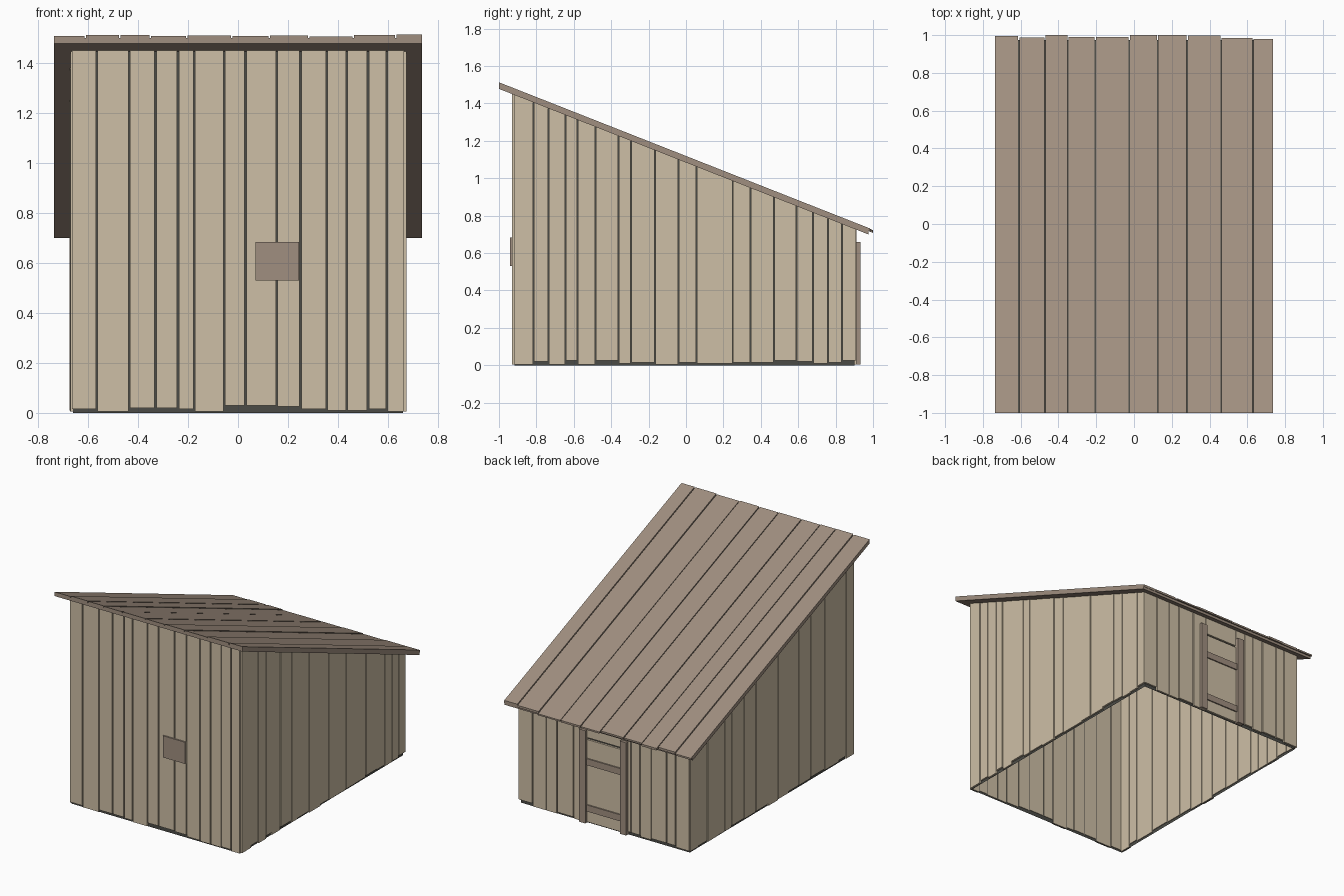
import bpy, bmesh, random

random.seed(4)
if "Cube" in bpy.data.objects:
    bpy.data.objects.remove(bpy.data.objects["Cube"], do_unlink=True)


def material(name, rgb):
    col = [((c / 255 + 0.055) / 1.055) ** 2.4 for c in rgb] + [1]
    m = bpy.data.materials.new(name)
    m.use_nodes = True
    m.diffuse_color = col
    bsdf = next(n for n in m.node_tree.nodes if n.type == 'BSDF_PRINCIPLED')
    bsdf.inputs["Base Color"].default_value = col
    return m


PALE = material("pale wood", (206, 191, 166))
BROWN = material("weathered brown wood", (160, 143, 128))
DARK = material("dark lining", (75, 75, 70))


def under(y):
    """Height of the roof underside at depth y."""
    return 1.084 - 0.394 * y


def block(bm, x, y, low, high):
    """Box over x and y ranges; low and high are heights or functions of y."""
    def level(h, b):
        return h(b) if callable(h) else h
    ring = [(x[0], y[0]), (x[1], y[0]), (x[1], y[1]), (x[0], y[1])]
    lo = [bm.verts.new((a, b, level(low, b))) for a, b in ring]
    hi = [bm.verts.new((a, b, level(high, b))) for a, b in ring]
    bm.faces.new(lo[::-1])
    bm.faces.new(hi)
    for i in range(4):
        j = (i + 1) % 4
        bm.faces.new((lo[i], lo[j], hi[j], hi[i]))


def finish(bm, name, mat):
    me = bpy.data.meshes.new(name)
    bm.to_mesh(me)
    bm.free()
    me.materials.append(mat)
    ob = bpy.data.objects.new(name, me)
    bpy.context.collection.objects.link(ob)
    return ob


def part(name, mat, *args):
    bm = bmesh.new()
    block(bm, *args)
    return finish(bm, name, mat)


def pairs(edges, gap):
    """Plank ranges between neighbouring edges, leaving gaps."""
    return [(a + gap / 2, b - gap / 2) for a, b in zip(edges, edges[1:])]


# Dark lining inside the planks, open at the bottom
bm = bmesh.new()
block(bm, (-0.66, 0.66), (-0.918, 0.9), 0, under)
bm.faces.ensure_lookup_table()
bmesh.ops.delete(bm, geom=bm.faces[:2], context='FACES_ONLY')
finish(bm, "inner_lining", DARK)

# Front wall planks with uneven feet
front = [-.667, -.565, -.435, -.33, -.24, -.175, -.055, .03, .155, .25,
         .355, .435, .52, .595, .667]
feet = [.015, .005, .02, .02, .015, .005, .03, .03, .025, .015, .01, .01, .015, .005]
bm = bmesh.new()
for span, foot in zip(pairs(front, 0.007), feet):
    block(bm, span, (-0.93, -0.915), foot, under)
finish(bm, "front_wall_planks", PALE)

# Side wall planks
right = [-.92, -.815, -.735, -.645, -.58, -.485, -.36, -.295, -.165, -.04,
         .055, .25, .345, .47, .59, .68, .76, .835, .912]
left = [-.92, -.83, -.75, -.59, -.433, -.3, -.185, -.07, .04, .18, .31,
        .447, .526, .616, .72, .82, .912]
for name, edges, side in (("right_side", right, 1), ("left_side", left, -1)):
    bm = bmesh.new()
    for span in pairs(edges, 0.005):
        xs = sorted((side * 0.655, side * (0.674 - random.uniform(0, 0.004))))
        block(bm, xs, span, random.choice((.005, .01, .015, .02, .025)), under)
    finish(bm, name + "_wall_planks", PALE)

# Back wall planks beside the doorway, and the short ones above it
bm = bmesh.new()
for edges in ([-.667, -.555, -.485, -.367, -.28, -.21, -.13],
              [.13, .24, .37, .454, .563, .667]):
    for span in pairs(edges, 0.007):
        block(bm, span, (0.895, 0.912), random.choice((.005, .015, .025)), under)
block(bm, (-0.13, 0.13), (0.895, 0.912), 0.605, under)
finish(bm, "back_wall_planks", PALE)

# Door with frame posts and cross bars
part("door_panel", PALE, (-0.13, 0.13), (0.895, 0.914), 0.01, 0.592)
for name, x in (("left_door_post", 0.16), ("right_door_post", -0.16)):
    part(name, BROWN, (x - 0.025, x + 0.025), (0.9, 0.932), 0.005, 0.66)
for name, z in (("upper_door_bar", 0.415), ("lower_door_bar", 0.088)):
    part(name, BROWN, (-0.133, 0.133), (0.9, 0.923), z, z + 0.046)

# Small board on the front wall
part("front_board", BROWN, (0.07, 0.243), (-0.94, -0.928), 0.53, 0.683)

# Roof slab with dark seams showing between the boards laid on it
part("roof_slab", BROWN, (-0.735, 0.735), (-1, 0.975), under, lambda y: under(y) + 0.021)
part("roof_seam_layer", DARK, (-0.733, 0.733), (-0.998, 0.973),
     lambda y: under(y) + 0.021, lambda y: under(y) + 0.023)
roof = [-.738, -.61, -.472, -.35, -.205, -.025, .125, .282, .46, .63, .738]
ends = [.995, .988, 1, .99, .99, 1, 1, .998, .986, .98]
bm = bmesh.new()
for span, end in zip(pairs(roof, 0.006), ends):
    rise = 0.032 + random.uniform(-0.004, 0.004)
    block(bm, span, (-1, end), lambda y: under(y) + 0.018, lambda y: under(y) + rise)
finish(bm, "roof_boards", BROWN)
